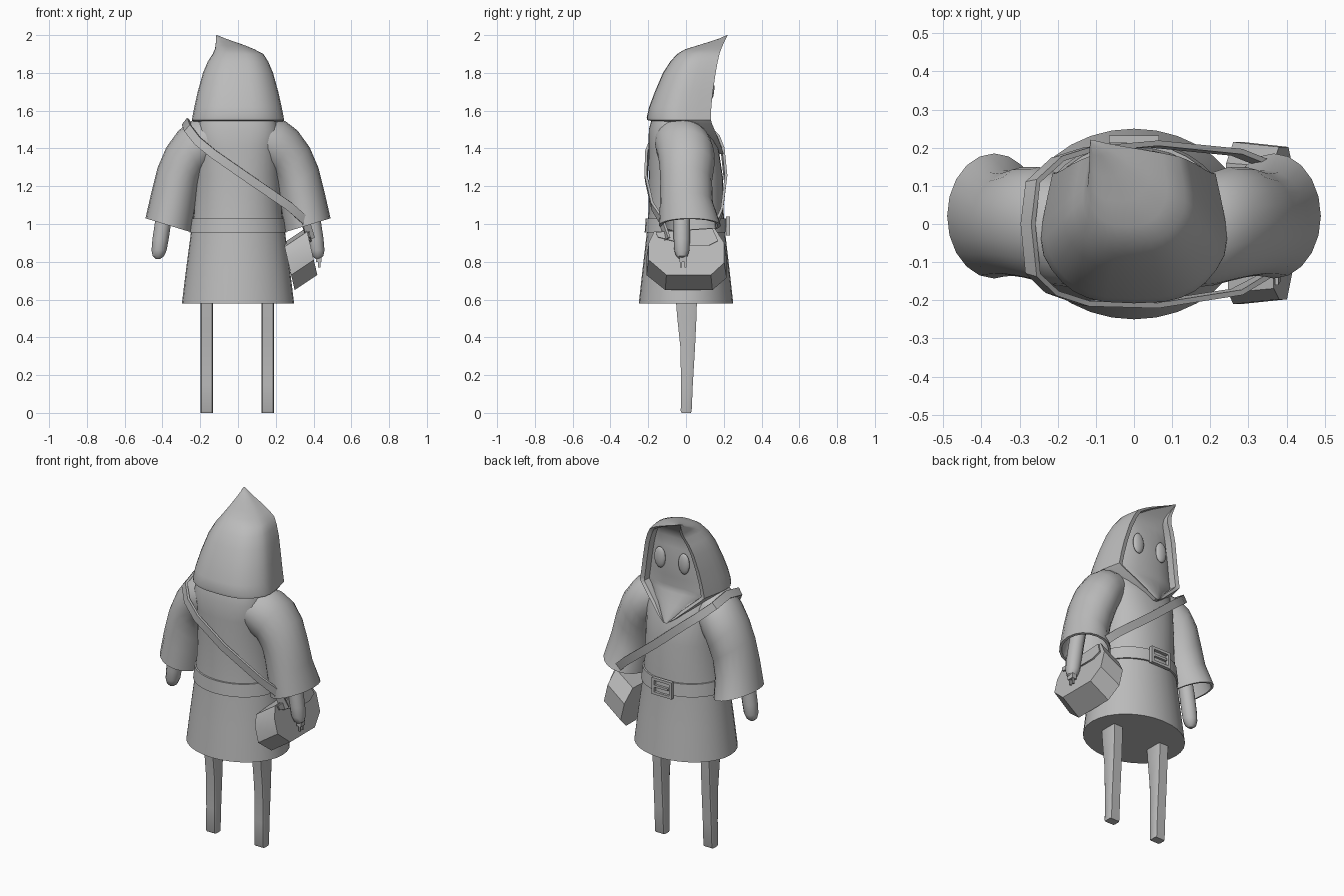
import bpy, bmesh
from math import sin, cos, pi, copysign
from mathutils import Vector

if "Cube" in bpy.data.objects:
    bpy.data.objects.remove(bpy.data.objects["Cube"])

GREY = (0.5, 0.5, 0.5, 1)
grey = bpy.data.materials.new("plain grey")
grey.use_nodes = True
grey.diffuse_color = GREY
grey.node_tree.nodes["Principled BSDF"].inputs["Base Color"].default_value = GREY
parts = []


def finish(name, bm):
    bmesh.ops.recalc_face_normals(bm, faces=bm.faces)
    mesh = bpy.data.meshes.new(name)
    bm.to_mesh(mesh)
    bm.free()
    mesh.materials.append(grey)
    ob = bpy.data.objects.new(name, mesh)
    bpy.context.scene.collection.objects.link(ob)
    parts.append(ob)
    return ob


def loft(name, rings, closed=False):
    """Skin a list of point rings; cap the ends unless the rings form a loop."""
    bm = bmesh.new()
    rows = [[bm.verts.new(p) for p in ring] for ring in rings]
    pairs = list(zip(rows, rows[1:]))
    if closed:
        pairs.append((rows[-1], rows[0]))
    for a, b in pairs:
        for i in range(len(a)):
            j = (i + 1) % len(a)
            bm.faces.new((a[i], a[j], b[j], b[i]))
    if not closed:
        bm.faces.new(rows[0])
        bm.faces.new(rows[-1])
    return finish(name, bm)


def box(name, centre, size):
    bm = bmesh.new()
    bmesh.ops.create_cube(bm, size=1)
    for v in bm.verts:
        v.co = Vector(centre) + v.co * Vector(size)
    return finish(name, bm)


def power(value, p):
    return copysign(abs(value) ** p, value)


def oval(z, w, front, back, p=1.0, n=32):
    mid, r = (front + back) / 2, (front - back) / 2
    angles = [2 * pi * i / n for i in range(n)]
    return [(w * power(cos(a), p), mid + r * power(sin(a), p), z) for a in angles]


# Robe: height, half width, front, back, roundness (squarer at the shoulders)
robe = [(.58, .297, .25, -.25, 1), (.76, .275, .23, -.23, 1), (.95, .25, .208, -.208, 1),
        (1.05, .235, .2, -.2, .97), (1.25, .222, .195, -.197, .9), (1.4, .22, .172, -.198, .8),
        (1.5, .22, .13, -.197, .72), (1.56, .2, .09, -.18, .72)]
loft("robe", [oval(*r) for r in robe])

# Belt band and buckle
loft("belt", [oval(.955, .257, .219, -.219), oval(1.03, .247, .213, -.213),
              oval(1.03, .225, .19, -.19), oval(.955, .225, .19, -.19)], closed=True)
for s in (-1, 1):
    box("buckle_side", (s * .058, .222, .99), (.016, .02, .1))
    box("buckle_bar", (0, .222, .99 + s * .042), (.116, .02, .016))
box("buckle_prong", (.01, .224, .99), (.1, .014, .014))


# Hood with a recessed face, its opening running down to a point on the chest
def hood_ring(z, w, back, front, shift):
    pts, n = [], 20
    for k in range(n + 1):
        s, c = max(sin(pi * k / n), 0), cos(pi * k / n)
        x = 1.11 * w * power(c, .68) * min(1, .78 + .4 * s)
        pts.append((x, front - (front - back) * s ** .85))
    # The face is domed low down and sinks back evenly under the peak
    sunk = min(max((z - 1.72) / .15, 0), 1)
    edge = .866 * w
    rim = min(.025, edge * .25)
    depth = min(.045 + .015 * sunk, edge * (.25 + .1 * sunk), (front - back) * .35)
    inner = edge - rim
    half = [(inner, front - .1 * depth)]
    for reach, dome in ((.97, 1), (.75, .55), (.4, .25), (0, .15)):
        half.append((inner * reach, front - depth * (dome + (1 - dome) * sunk)))
    pts += [(-x, y) for x, y in half] + half[-2::-1]
    return [(x + shift, y, z) for x, y in pts]


hood = [(1.37, .012, .12, .2, 0), (1.4, .06, .1, .19, 0), (1.46, .135, .05, .167, 0),
        (1.53, .225, -.1, .138, 0), (1.55, .247, -.205, .132, 0), (1.565, .245, -.208, .132, 0),
        (1.62, .234, -.195, .134, 0), (1.7, .216, -.165, .142, 0), (1.8, .188, -.122, .157, 0),
        (1.86, .162, -.083, .168, 0), (1.9, .136, -.047, .177, 0), (1.925, .106, -.005, .186, -.018),
        (1.945, .08, .06, .194, -.04), (1.965, .05, .125, .203, -.068),
        (1.983, .024, .18, .212, -.093), (2, .002, .215, .221, -.113)]
loft("hood", [hood_ring(*r) for r in hood])

for s in (-1, 1):
    # Eyes
    bm = bmesh.new()
    bmesh.ops.create_uvsphere(bm, u_segments=20, v_segments=12, radius=1)
    for v in bm.verts:
        v.co = Vector((s * .08, .133, 1.722)) + v.co * Vector((.036, .017, .062))
    finish("eye", bm)

    # Wide sleeves: outer x, outer z, inner x, inner z, front, back
    def cuff(ox, oz, ix, iz, front, back, scale=1, n=20):
        ring = []
        for i in range(n):
            c, q = cos(2 * pi * i / n) * scale, sin(2 * pi * i / n) * scale
            ring.append((s * ((ox + ix) / 2 + (ox - ix) / 2 * c),
                         (front + back) / 2 + (front - back) / 2 * q,
                         (oz + iz) / 2 + (oz - iz) / 2 * c))
        return ring

    sleeve = [(.19, 1.56, .13, 1.32, .115, -.165), (.25, 1.545, .16, 1.28, .135, -.162),
              (.315, 1.495, .185, 1.26, .15, -.15), (.38, 1.405, .203, 1.21, .15, -.14),
              (.425, 1.3, .215, 1.15, .138, -.136), (.458, 1.17, .23, 1.06, .142, -.138),
              (.49, 1.03, .243, .955, .185, -.143)]
    rings = [cuff(*r) for r in sleeve]
    rings += [cuff(*sleeve[-1], scale=.9), cuff(*sleeve[-3], scale=.82)]
    loft("sleeve", rings)

    # Arm ending in a rounded mitten hand
    arm = [(.36, 1.2, .042), (.395, 1.02, .043), (.41, .92, .043), (.418, .86, .04),
           (.422, .83, .03), (.423, .815, .012)]
    loft("arm", [[(s * (x + r * cos(pi * i / 6)), -.022 + r * sin(pi * i / 6), z)
                  for i in range(12)] for x, z, r in arm])

    # Legs with narrow chamfered corners: height, front, back
    leg = [(0, .026, -.023), (.01, .03, -.028), (.15, .036, -.026), (.35, .048, -.03),
           (.5, .055, -.046), (.6, .058, -.054)]
    corners = [(1, .75), (.85, 1), (-.85, 1), (-1, .75), (-1, -.75), (-.85, -1),
               (.85, -1), (1, -.75)]
    centre = .157 if s > 0 else -.165
    loft("leg", [[(centre + .033 * a, (f + b) / 2 + (f - b) / 2 * c, z) for a, c in corners]
                 for z, f, b in leg])

# Strap running from the bag, up the back, over one shoulder and down the chest
path = [(.385, -.1, .92), (.355, -.13, 1.02), (.27, -.178, 1.095), (.05, -.212, 1.245),
        (-.13, -.207, 1.37), (-.215, -.178, 1.44), (-.265, -.13, 1.505), (-.278, 0, 1.54),
        (-.265, .11, 1.51), (-.2, .17, 1.45), (-.12, .195, 1.385), (.05, .21, 1.24),
        (.27, .188, 1.065), (.34, .16, 1.0)]
path = [Vector(p) for p in path]
rings = []
for i, p in enumerate(path):
    along = (path[min(i + 1, len(path) - 1)] - path[max(i - 1, 0)]).normalized()
    out = (p - Vector((.1, 0, 1.25))) * Vector((1, 2, 1))
    out = (out - along * out.dot(along)).normalized()
    side = along.cross(out) * .023
    out *= .007
    rings.append([p + side + out, p - side + out, p - side - out, p + side - out])
loft("strap", rings)


# Slanted satchel, narrower on its outer face, with a thin flap
def slab(name, points, x0, z0, push, narrow):
    base = [Vector((x0 - (z - z0) * .233, y, z)) for y, z in points]
    loft(name, [base, [p * Vector((1, narrow, 1)) + Vector(push) for p in base]])


bag = [(-.21, .73), (-.11, .65), (.14, .65), (.215, .715), (.215, .82), (.16, .9),
       (-.18, .88), (-.21, .82)]
slab("bag", bag, .3, .65, (.12, 0, .08), .94)
flap = [(-.16, .955), (.14, .975), (.17, .91), (.12, .885), (.02, .885), (-.15, .93)]
slab("bag_flap", flap, .422, .73, (.009, 0, .002), 1)

# Small clasp hanging below the hand
box("clasp", (.428, -.015, .815), (.03, .04, .03))
for s in (-1, 1):
    box("clasp_prong", (.43, -.015 + s * .012, .79), (.012, .01, .04))

# Smooth shading with sharp edges kept
bpy.ops.object.select_all(action='DESELECT')
for ob in parts:
    ob.select_set(True)
bpy.context.view_layer.objects.active = parts[0]
bpy.ops.object.shade_smooth_by_angle(angle=.6)
